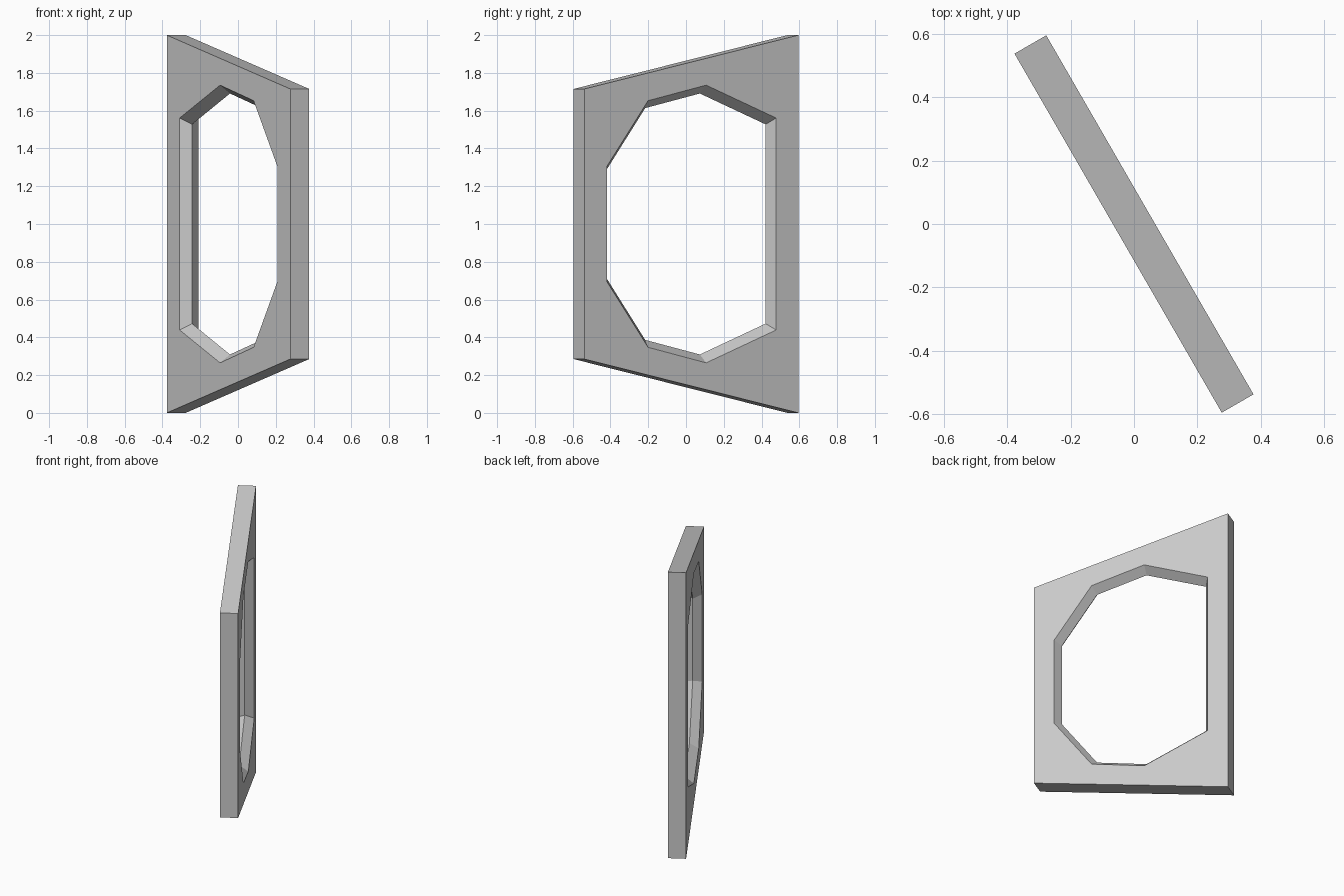
import bpy, bmesh
from math import radians
from mathutils import Matrix

if "Cube" in bpy.data.objects:
    bpy.data.objects.remove(bpy.data.objects["Cube"])

HALF_T = 0.0578        # half thickness of the panel
MID = 0.94             # the opening narrows to this scale at mid-thickness

# Outline and opening in the panel plane: (along, height from centre)
outline = [(-0.654, -1.0), (0.654, -0.715), (0.654, 0.715), (-0.654, 1.0)]
half_hole = [(-0.518, 0.561), (-0.09, 0.735), (0.265, 0.653), (0.517, 0.305)]
hole = half_hole + [(u, -z) for u, z in reversed(half_hole)]

bm = bmesh.new()


def ring(points, depth, scale=1.0):
    """Closed loop of vertices at one depth of the panel."""
    return [bm.verts.new((u * scale, depth, z * scale + 1.0)) for u, z in points]


def bridge(a, b):
    """Quad strip between two matching loops."""
    n = len(a)
    for i in range(n):
        j = (i + 1) % n
        bm.faces.new((a[i], a[j], b[j], b[i]))


# Outer rim and the ridged inner rim
outer = [ring(outline, d) for d in (-HALF_T, HALF_T)]
inner = [ring(hole, d, s) for d, s in ((-HALF_T, 1), (0, MID), (HALF_T, 1))]
bridge(*outer)
bridge(inner[0], inner[1])
bridge(inner[1], inner[2])

# Flat front and back faces around the opening
for out, inn in ((outer[0], inner[0]), (outer[1], inner[2])):
    edges = [bm.edges.get((l[i], l[i - 1])) for l in (out, inn) for i in range(len(l))]
    bmesh.ops.triangle_fill(bm, edges=edges, use_beauty=True, normal=(0, 1, 0))

bmesh.ops.recalc_face_normals(bm, faces=bm.faces[:])

# Turn the panel to its diagonal position
bm.transform(Matrix.Rotation(radians(-60), 4, 'Z'))

mesh = bpy.data.meshes.new("window_panel")
bm.to_mesh(mesh)
bm.free()
panel = bpy.data.objects.new("window_panel", mesh)
bpy.context.collection.objects.link(panel)
